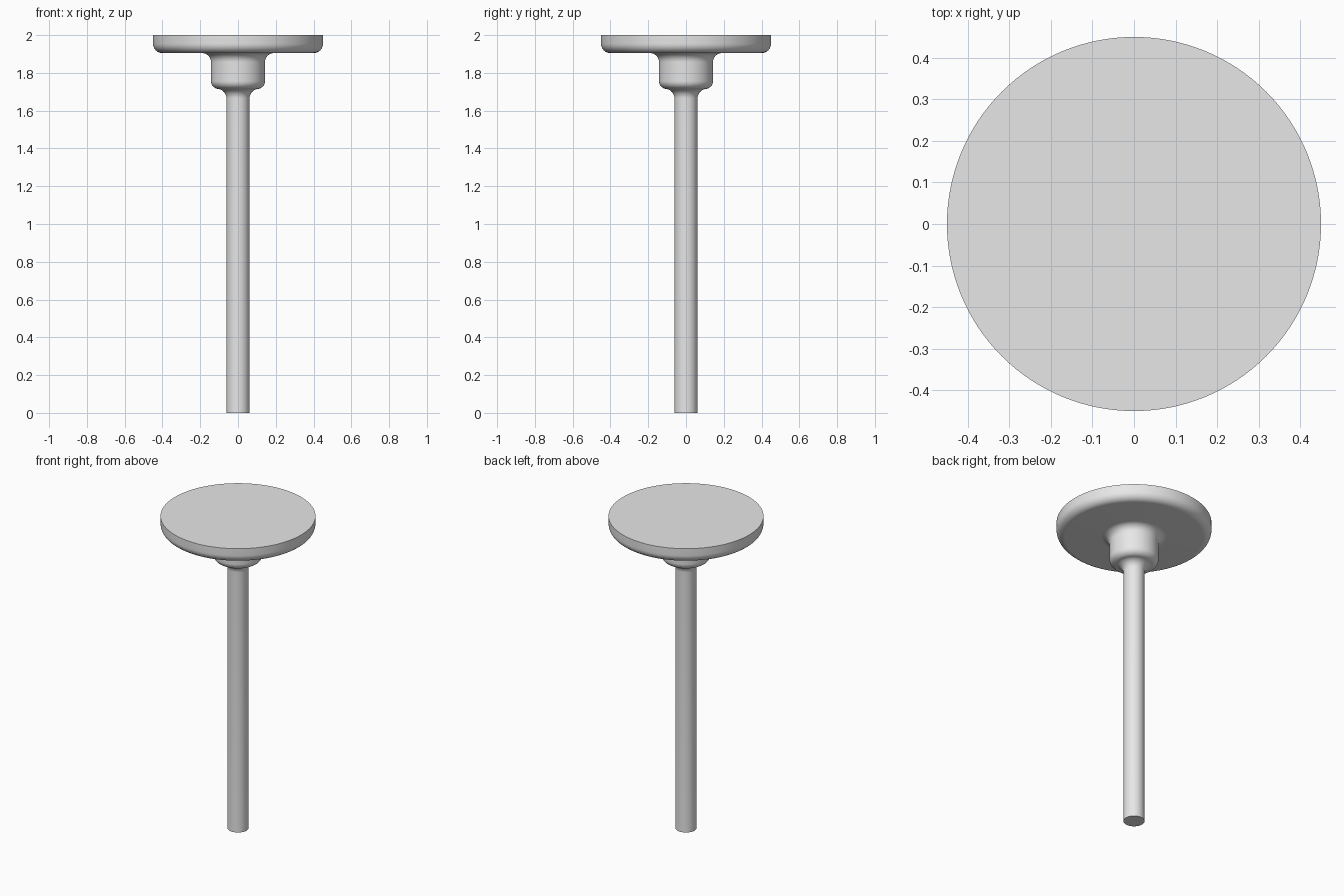
import bpy, bmesh, math

cube = bpy.data.objects.get("Cube")
if cube:
    bpy.data.objects.remove(cube, do_unlink=True)

SEGMENTS = 128

grey = bpy.data.materials.new("light grey")
grey.use_nodes = True
colour = (0.8, 0.8, 0.8, 1)
grey.diffuse_color = colour
grey.node_tree.nodes["Principled BSDF"].inputs["Base Color"].default_value = colour


def arc(cx, cz, radius, start, end, steps=10):
    """Points of a fillet in the radius/height plane, angles in degrees."""
    angles = [math.radians(start + (end - start) * i / steps) for i in range(steps + 1)]
    return [(cx + radius * math.cos(a), cz + radius * math.sin(a)) for a in angles]


def lathe(name, profile):
    """Spin a profile around z and cap both ends."""
    bm = bmesh.new()
    rings = []
    for r, z in profile:
        ring = []
        for i in range(SEGMENTS):
            a = 2 * math.pi * i / SEGMENTS
            ring.append(bm.verts.new((r * math.cos(a), r * math.sin(a), z)))
        rings.append(ring)
    for low, high in zip(rings, rings[1:]):
        for i in range(SEGMENTS):
            j = (i + 1) % SEGMENTS
            bm.faces.new((low[i], low[j], high[j], high[i]))
    bm.faces.new(rings[0][::-1])
    bm.faces.new(rings[-1])
    mesh = bpy.data.meshes.new(name)
    bm.to_mesh(mesh)
    bm.free()
    mesh.materials.append(grey)
    obj = bpy.data.objects.new(name, mesh)
    bpy.context.collection.objects.link(obj)
    bpy.ops.object.select_all(action="DESELECT")
    obj.select_set(True)
    bpy.context.view_layer.objects.active = obj
    bpy.ops.object.shade_smooth_by_angle(angle=math.radians(30))
    return obj


# Shaft, flared collar and round head in one continuous turned profile
profile = [(0.061, 0)]
profile += arc(0.111, 1.665, 0.05, 180, 90)     # shaft flares into the collar
profile += arc(0.101, 1.757, 0.042, -80, 0)     # rounded lower collar edge
profile += arc(0.191, 1.857, 0.048, 180, 90)    # collar flares into the head
profile += arc(0.40, 1.955, 0.05, -90, 0)       # rounded lower rim
profile += [(0.45, 2.0)]
lathe("valve_body", profile)
